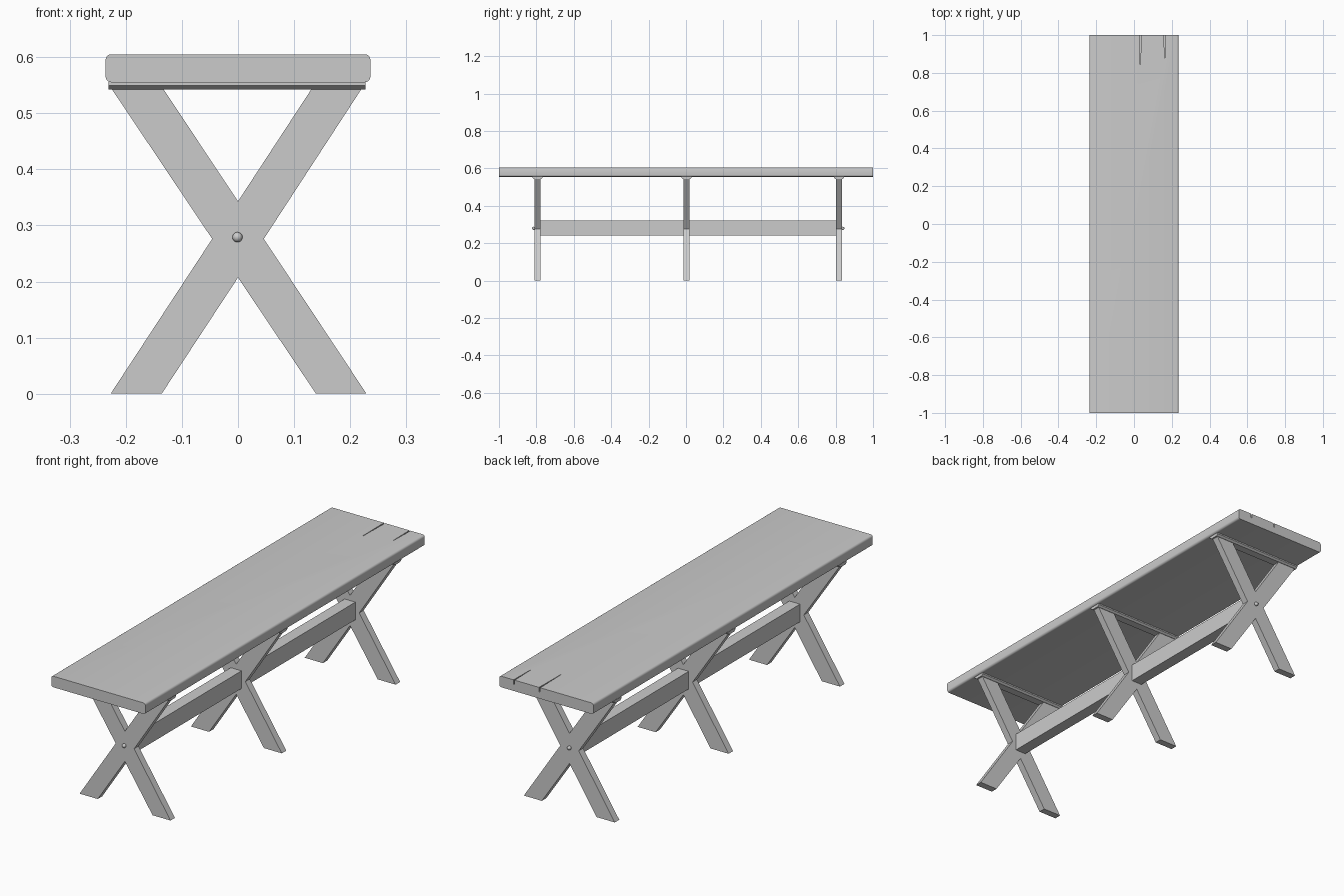
import bpy, bmesh
from math import cos, sin, pi
from mathutils import Vector

cube = bpy.data.objects.get("Cube")
if cube:
    bpy.data.objects.remove(cube, do_unlink=True)

# One plain grey for the whole bench
grey = bpy.data.materials.new("plain_grey")
grey.use_nodes = True
colour = (0.6, 0.6, 0.6, 1)
grey.diffuse_color = colour
grey.node_tree.nodes["Principled BSDF"].inputs["Base Color"].default_value = colour


def finish(bm, name):
    bmesh.ops.recalc_face_normals(bm, faces=bm.faces)
    mesh = bpy.data.meshes.new(name)
    bm.to_mesh(mesh)
    bm.free()
    mesh.materials.append(grey)
    obj = bpy.data.objects.new(name, mesh)
    bpy.context.collection.objects.link(obj)
    return obj


def prism(name, outline, travel):
    """Extrude a closed outline of 3D points along a vector."""
    bm = bmesh.new()
    face = bm.faces.new([bm.verts.new(p) for p in outline])
    new = bmesh.ops.extrude_face_region(bm, geom=[face], use_keep_orig=True)["geom"]
    moved = [g for g in new if isinstance(g, bmesh.types.BMVert)]
    bmesh.ops.translate(bm, verts=moved, vec=Vector(travel))
    return finish(bm, name)


def select_only(obj):
    bpy.ops.object.select_all(action="DESELECT")
    obj.select_set(True)
    bpy.context.view_layer.objects.active = obj


# Seat plank: rounded long edges, square ends
half, low, high, r = 0.236, 0.555, 0.605, 0.01
corners = [(half - r, high - r), (r - half, high - r),
           (r - half, low + r), (half - r, low + r)]
rim = []
for i, (x, z) in enumerate(corners):
    for step in range(5):
        a = (i + step / 4) * pi / 2
        rim.append((x + r * cos(a), -1, z + r * sin(a)))
seat = prism("seat_plank", rim, (0, 2, 0))

# Drying cracks: tapered slots at the back end of the plank
for x, length in [(0.034, 0.155), (0.162, 0.12)]:
    cutter = prism("crack_cutter",
                   [(x - 0.003, 1.01, 0.585), (x + 0.003, 1.01, 0.585),
                    (x + 0.001, 1 - length, 0.585), (x - 0.001, 1 - length, 0.585)],
                   (0, 0, 0.05))
    cutter.hide_render = True
    cut = seat.modifiers.new("crack", "BOOLEAN")
    cut.operation = "DIFFERENCE"
    cut.solver = "EXACT"
    cut.object = cutter
    select_only(seat)
    bpy.ops.object.modifier_apply(modifier=cut.name)
    bpy.data.objects.remove(cutter, do_unlink=True)
select_only(seat)
bpy.ops.object.shade_smooth_by_angle(angle=0.5)

# Crossed trestles with a chamfered cleat under the seat
cross = [(-0.227, 0), (-0.136, 0), (0, 0.207), (0.139, 0), (0.229, 0),
         (0.046, 0.276), (0.22, 0.543), (0.131, 0.543), (0, 0.343),
         (-0.133, 0.543), (-0.225, 0.543), (-0.046, 0.276)]
cleat = [(-0.018, 0.542), (0.018, 0.542), (0.027, 0.549),
         (0.027, 0.556), (-0.027, 0.556), (-0.027, 0.549)]
thick = 0.032
trestles = {"front": -0.794, "middle": 0.003, "back": 0.818}
for place, y in trestles.items():
    prism(place + "_crossed_legs", [(x, y - thick / 2, z) for x, z in cross], (0, thick, 0))
    prism(place + "_cleat", [(-0.231, y + dy, z) for dy, z in cleat], (0.458, 0, 0))

# Stretchers between neighbouring trestles
spots = list(trestles.values())
for name, a, b in zip(("front_stretcher", "back_stretcher"), spots, spots[1:]):
    y0, y1 = a + thick / 2, b - thick / 2
    w = 0.027
    prism(name, [(-w, y0, 0.24), (w, y0, 0.24), (w, y0, 0.32), (-w, y0, 0.32)],
          (0, y1 - y0, 0))

# Round bolt heads on the outer faces of the end trestles
for place, side in (("front", -1), ("back", 1)):
    bm = bmesh.new()
    bmesh.ops.create_uvsphere(bm, u_segments=16, v_segments=10, radius=0.009)
    y = trestles[place] + side * (thick / 2 + 0.004)
    bmesh.ops.translate(bm, verts=bm.verts, vec=(-0.001, y, 0.279))
    bolt = finish(bm, place + "_bolt_head")
    select_only(bolt)
    bpy.ops.object.shade_smooth_by_angle(angle=0.8)
